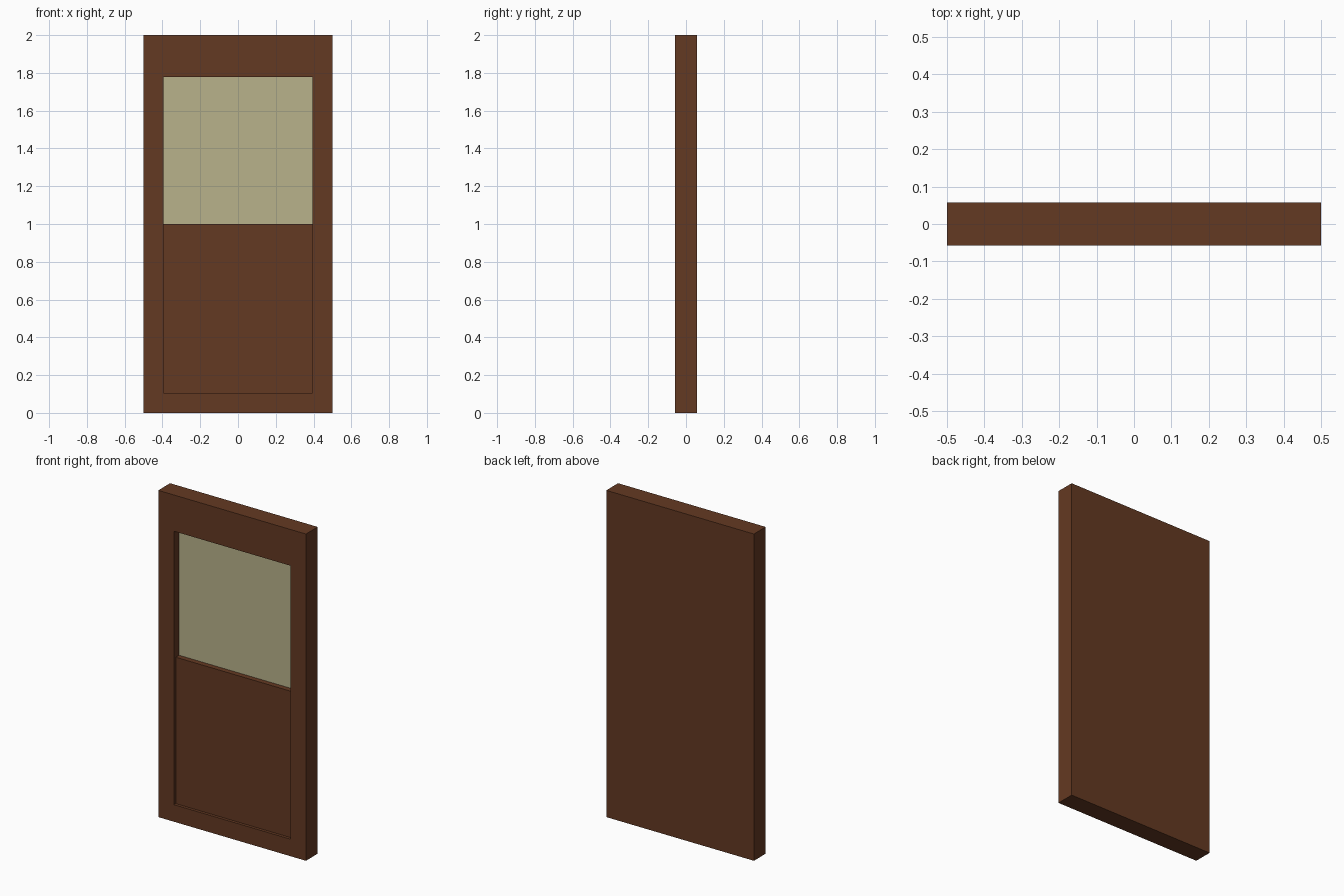
import bpy, bmesh

if "Cube" in bpy.data.objects:
    bpy.data.objects.remove(bpy.data.objects["Cube"])

W, H, D = 0.5, 2.0, 0.057           # half width, height, half depth
OX, Z0, ZM, Z1 = 0.394, 0.104, 1.0, 1.778   # opening half width, bottom, split, top
PANEL_Y, GLASS_Y = -0.039, -0.007   # recessed front surfaces


def material(name, rgb):
    m = bpy.data.materials.new(name)
    m.diffuse_color = (*rgb, 1)
    m.use_nodes = True
    m.node_tree.nodes["Principled BSDF"].inputs["Base Color"].default_value = m.diffuse_color
    return m


brown = material("brown_wood", (0.127, 0.041, 0.016))
cream = material("cream_glass", (0.479, 0.445, 0.258))


def finish(name, bm, mat):
    bmesh.ops.recalc_face_normals(bm, faces=bm.faces)
    me = bpy.data.meshes.new(name)
    bm.to_mesh(me)
    bm.free()
    me.materials.append(mat)
    ob = bpy.data.objects.new(name, me)
    bpy.context.collection.objects.link(ob)
    return ob


def rect(bm, hx, z0, z1, y):
    return [bm.verts.new((x, y, z)) for x, z in ((-hx, z0), (hx, z0), (hx, z1), (-hx, z1))]


def bridge(bm, a, b):
    for i in range(4):
        j = (i + 1) % 4
        bm.faces.new((a[i], a[j], b[j], b[i]))


# Door slab: closed back, front rim and a deep recess with a solid floor
bm = bmesh.new()
back = rect(bm, W, 0, H, D)
front = rect(bm, W, 0, H, -D)
lip = rect(bm, OX, Z0, Z1, -D)
floor = rect(bm, OX, Z0, Z1, 0.0)
for a, b in ((back, front), (front, lip), (lip, floor)):
    bridge(bm, a, b)
bm.faces.new(back)
bm.faces.new(floor)
finish("door_frame", bm, brown)


# Plates that fill the recess
def plate(name, z0, z1, y0, mat):
    bm = bmesh.new()
    a = rect(bm, OX, z0, z1, y0)
    b = rect(bm, OX, z0, z1, 0.0)
    bridge(bm, a, b)
    bm.faces.new(a)
    bm.faces.new(b)
    return finish(name, bm, mat)


plate("lower_panel", Z0, ZM, PANEL_Y, brown)
plate("window_pane", ZM, Z1, GLASS_Y, cream)
